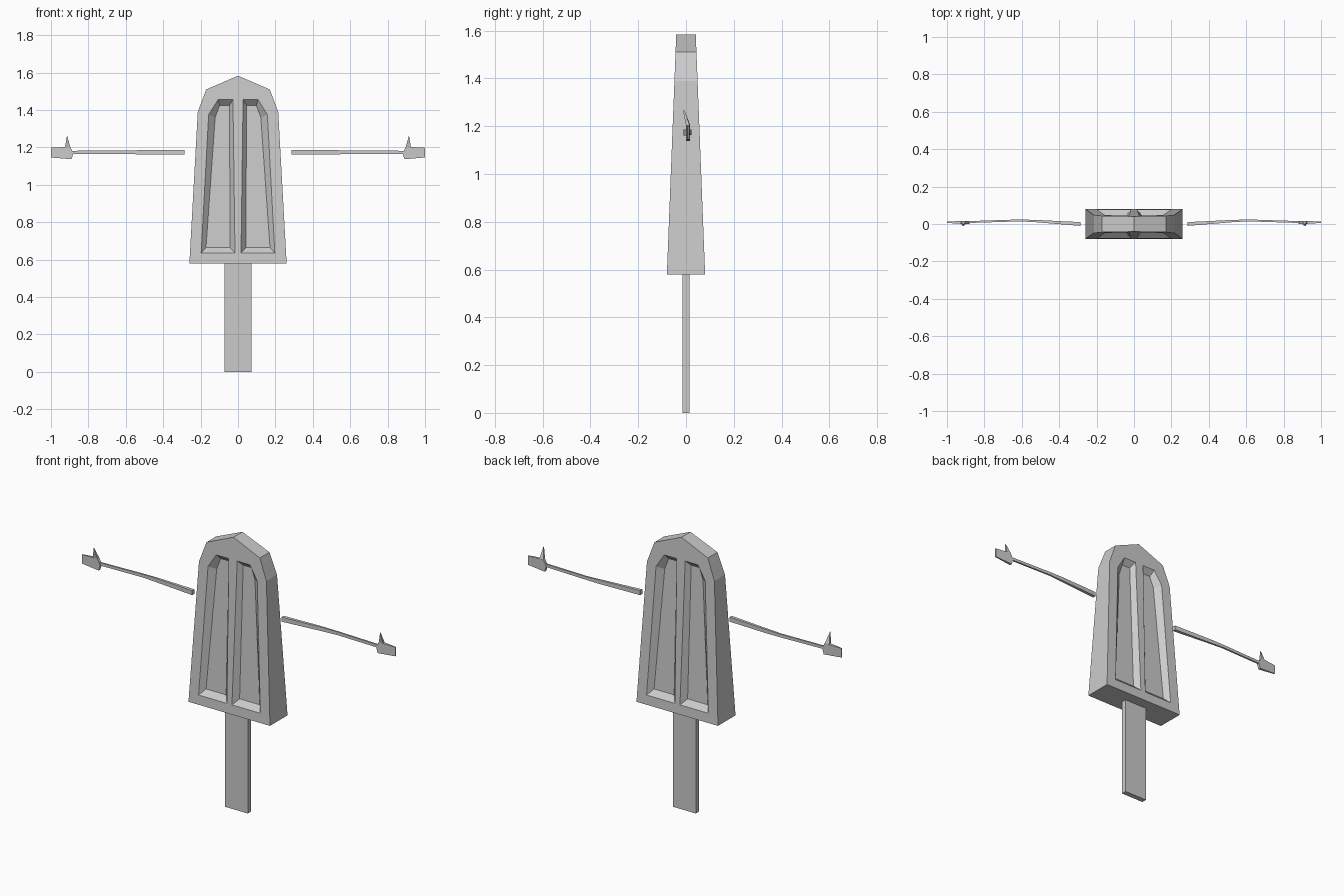
import bpy, bmesh

if "Cube" in bpy.data.objects:
    bpy.data.objects.remove(bpy.data.objects["Cube"])

grey = bpy.data.materials.new("light grey")
grey.diffuse_color = (0.6, 0.6, 0.6, 1)
grey.use_nodes = True
grey.node_tree.nodes["Principled BSDF"].inputs["Base Color"].default_value = grey.diffuse_color


def finish(name, bm):
    bmesh.ops.remove_doubles(bm, verts=bm.verts, dist=0.0005)
    bmesh.ops.recalc_face_normals(bm, faces=bm.faces)
    mesh = bpy.data.meshes.new(name)
    bm.to_mesh(mesh)
    bm.free()
    mesh.materials.append(grey)
    obj = bpy.data.objects.new(name, mesh)
    bpy.context.collection.objects.link(obj)
    return obj


# Ice lolly body: each quarter is an outline, a groove rim and a groove floor
outline = [(0, .58), (.26, .58), (.215, 1.39), (.17, 1.51), (0, 1.583)]
rim = [(.016, .635), (.197, .635), (.157, 1.375), (.107, 1.455), (.027, 1.455)]
floor = [(.043, .665), (.171, .665), (.122, 1.36), (.098, 1.425), (.045, 1.425)]


def half_depth(z):
    return .08 - .039 * (z - .58)


bm = bmesh.new()
for sx in (-1, 1):
    for sy in (-1, 1):
        def ring(points, sink):
            return [bm.verts.new((sx * x, sy * (half_depth(z) - sink), z))
                    for x, z in points]
        a, b, c = ring(outline, 0), ring(rim, 0), ring(floor, .03)
        for i in range(5):
            j = (i + 1) % 5
            bm.faces.new((a[i], a[j], b[j], b[i]))
            bm.faces.new((b[i], b[j], c[j], c[i]))
        bm.faces.new(c)
    # Side walls, base and sloping top
    for (x0, z0), (x1, z1) in zip(outline, outline[1:]):
        d0, d1 = half_depth(z0), half_depth(z1)
        bm.faces.new([bm.verts.new(p) for p in (
            (sx * x0, -d0, z0), (sx * x1, -d1, z1),
            (sx * x1, d1, z1), (sx * x0, d0, z0))])
finish("lolly_body", bm)

# Flat stick
bm = bmesh.new()
bmesh.ops.create_cube(bm, size=1)
for v in bm.verts:
    v.co = (v.co.x * .146, v.co.y * .03, (v.co.z + .5) * .58)
finish("stick", bm)

# Thin, slightly bowed arms: x, y, half thickness, half height
path = [(.285, 0, .010, .013), (.53, .016, .006, .011),
        (.62, .019, .005, .009), (.895, .010, .005, .008)]
# Mitten hand outlines: palm and thumb, as x, z
palm = [(.88, 1.17), (.89, 1.137), (1, 1.146), (1, 1.198), (.925, 1.202), (.898, 1.205)]
thumb = [(.925, 1.198), (.914, 1.265), (.898, 1.205)]

for side, sx in (("left", -1), ("right", 1)):
    bm = bmesh.new()
    rings = [[bm.verts.new((sx * x, y + dy * t, 1.174 + dz * h))
              for dy, dz in ((-1, -1), (1, -1), (1, 1), (-1, 1))]
             for x, y, t, h in path]
    for r, s in zip(rings, rings[1:]):
        for i in range(4):
            j = (i + 1) % 4
            bm.faces.new((r[i], r[j], s[j], s[i]))
    bm.faces.new(rings[0])
    bm.faces.new(rings[-1])
    finish(side + "_arm", bm)

    for part, shape in (("palm", palm), ("thumb", thumb)):
        bm = bmesh.new()
        layers = []
        for dy in (-1, 1):
            layer = []
            for x, z in shape:
                lean = max(0, z - 1.205) * -.3
                thick = .003 if z > 1.22 or x > .99 else .008
                layer.append(bm.verts.new((sx * x, .009 + lean + dy * thick, z)))
            layers.append(layer)
            bm.faces.new(layer)
        f, b = layers
        for i in range(len(shape)):
            j = (i + 1) % len(shape)
            bm.faces.new((f[i], f[j], b[j], b[i]))
        finish(side + "_" + part, bm)
